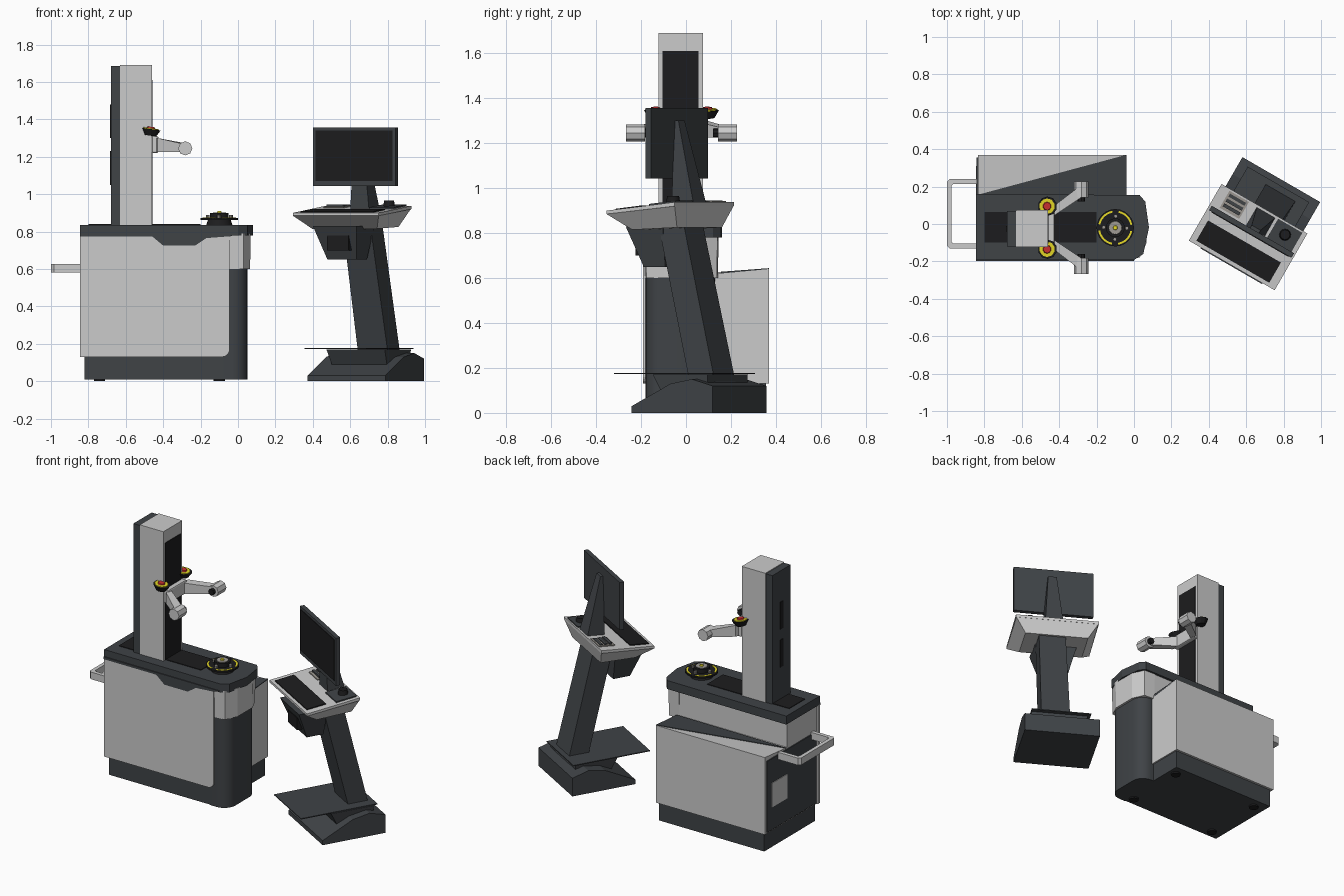
import bpy, bmesh, math
from mathutils import Matrix, Vector

if "Cube" in bpy.data.objects:
    bpy.data.objects.remove(bpy.data.objects["Cube"])


def material(name, r, g, b):
    m = bpy.data.materials.new(name)
    m.diffuse_color = (r, g, b, 1)
    m.use_nodes = True
    m.node_tree.nodes["Principled BSDF"].inputs["Base Color"].default_value = m.diffuse_color
    return m


LIGHT = material("light_grey", .55, .56, .55)
DARK = material("dark_grey", .05, .056, .062)
BLACK = material("black", .012, .012, .013)
YELLOW = material("yellow", .8, .7, .02)
RED = material("red", .6, .03, .03)
METAL = material("metal", .35, .33, .3)
WORLD = Matrix.Identity(4)
# Console frame: centre under the desk, turned to face the cart
CONSOLE = Matrix.Translation((.61, -.07, 0)) @ Matrix.Rotation(math.radians(-30), 4, 'Z')


def finish(name, bm, mat, M=WORLD, bevel=0, smooth=False):
    bmesh.ops.recalc_face_normals(bm, faces=bm.faces)
    bm.transform(M)
    me = bpy.data.meshes.new(name)
    bm.to_mesh(me)
    bm.free()
    ob = bpy.data.objects.new(name, me)
    bpy.context.collection.objects.link(ob)
    me.materials.append(mat)
    if bevel:
        b = ob.modifiers.new("bevel", 'BEVEL')
        b.width, b.segments = bevel, 2
    if smooth:
        bpy.context.view_layer.objects.active = ob
        ob.select_set(True)
        bpy.ops.object.shade_smooth_by_angle(angle=math.radians(35))
        ob.select_set(False)
    return ob


def box(name, x, y, z, mat, M=WORLD, bevel=0):
    bm = bmesh.new()
    bmesh.ops.create_cube(bm, size=1)
    for v in bm.verts:
        v.co = [(r[0] + r[1]) / 2 + c * (r[1] - r[0]) for r, c in zip((x, y, z), v.co)]
    return finish(name, bm, mat, M, bevel)


def loft(name, a, b, mat, M=WORLD, smooth=False):
    """Solid between two matching outlines of 3D points."""
    bm = bmesh.new()
    va, vb = [bm.verts.new(p) for p in a], [bm.verts.new(p) for p in b]
    bm.faces.new(va)
    bm.faces.new(vb)
    for i in range(len(a)):
        j = (i + 1) % len(a)
        bm.faces.new((va[i], va[j], vb[j], vb[i]))
    return finish(name, bm, mat, M, smooth=smooth)


def prism(name, outline, z0, z1, mat, M=WORLD, smooth=False):
    return loft(name, [(x, y, z0) for x, y in outline], [(x, y, z1) for x, y in outline], mat, M, smooth)


def side(name, yz, x0, x1, mat, M=WORLD):
    return loft(name, [(x0, y, z) for y, z in yz], [(x1, y, z) for y, z in yz], mat, M)


def front(name, xz, y0, y1, mat, M=WORLD):
    return loft(name, [(x, y0, z) for x, z in xz], [(x, y1, z) for x, z in xz], mat, M)


def rect(x0, x1, y0, y1, z):
    return [(x0, y0, z), (x1, y0, z), (x1, y1, z), (x0, y1, z)]


def cyl(name, loc, r1, r2, depth, n, mat, M=WORLD, rot=WORLD):
    bm = bmesh.new()
    bmesh.ops.create_cone(bm, cap_ends=True, segments=n, radius1=r1, radius2=r2, depth=depth,
                          matrix=Matrix.Translation(loc) @ rot)
    return finish(name, bm, mat, M, smooth=n > 10)


def arc(cx, cy, r, a0, a1, n=6):
    return [(cx + r * math.cos(math.radians(a0 + (a1 - a0) * i / n)),
             cy + r * math.sin(math.radians(a0 + (a1 - a0) * i / n))) for i in range(n + 1)]


# ---- Cart: plinth, cabinet, rounded nose ----
nose = [(-.08, -.18)] + arc(-.03, -.1, .08, -90, 0) + arc(-.03, .05, .08, 0, 90) + [(-.08, .13)]
box("plinth", (-.82, -.05), (-.175, .355), (0.01, .13), DARK)
prism("nose_column", nose, .01, .62, DARK, smooth=True)
side("cabinet", [(-.17, .13), (.37, .13), (.37, .64), (.155, .62), (.14, .62), (.14, .79), (-.17, .79)],
     -.835, -.04, LIGHT)
front("front_panel", [(-.845, .13), *arc(-.085, .17, .04, -90, 0), (-.045, .78), (-.845, .78)],
      -.192, -.168, LIGHT)
shoulder_top = [(-.05, -.185), (.03, -.18), (.068, -.1), (.068, .06), (.03, .14), (-.05, .145)]
loft("nose_shoulder", [(x * .95, y * .98, .6) for x, y in shoulder_top],
     [(x, y, .79) for x, y in shoulder_top], LIGHT)
loft("rear_lid", [(-.84, .155, .6), (-.04, .37, .636), (-.04, .155, .61)],
     [(-.84, .155, .624), (-.04, .37, .644), (-.04, .155, .628)], DARK)
box("end_panel", (-.842, -.834), (-.16, .355), (.14, .61), DARK)
box("end_hatch", (-.846, -.84), (.15, .31), (.29, .45), LIGHT)
for i, (x, y) in enumerate([(a, b) for a in (-.74, -.1) for b in (-.12, .29)]):
    cyl(f"foot_{i}", (x, y, .008), .03, .03, .016, 12, BLACK)

# ---- Cart top tray and its dropped front skirt ----
top = [(-.845, -.19), (0, -.192), (.05, -.16), (.08, -.02), (.06, .12), (.03, .155), (-.845, .16)]
prism("top_tray", top, .78, .836, DARK)
prism("tray_inlay", [(-.8, -.1), (-.2, -.1), (-.2, .065), (-.8, .065)], .83, .84, BLACK)
front("tray_skirt", [(-.845, .79), (-.845, .775), (-.46, .775), (-.4, .725), (-.23, .725), (-.17, .765),
                     (-.04, .775), (0, .79)], -.197, -.18, DARK)

# ---- Push handle ----
bm = bmesh.new()
outer = [(-.84, -.13), (-.985, -.13), (-1, -.115), (-1, .225), (-.985, .24), (-.84, .24)]
inner = [(-.84, -.105), (-.965, -.105), (-.975, -.095), (-.975, .205), (-.965, .215), (-.84, .215)]
prism("push_handle", outer + inner[::-1], .58, .627, LIGHT)
bm.free()

# ---- Mast ----
box("mast_back", (-.68, -.63), (-.12, .07), (.83, 1.685), DARK)
box("mast", (-.632, -.46), (-.122, .075), (.83, 1.69), LIGHT)
box("mast_slide", (-.47, -.456), (-.105, .055), (.83, 1.61), BLACK)
for i in range(2):
    box(f"mast_slot_{i}", (-.684, -.678), (-.04, -.01), (1.05 + i * .25, 1.23 + i * .25), BLACK)

# ---- Arm carriage, two arms with octagonal ends, stop buttons ----
box("arm_carriage", (-.46, -.425), (-.12, .075), (1.22, 1.31), LIGHT, bevel=.008)
turn = Matrix.Rotation(math.radians(90), 4, 'X')
for tag, s in (("front", -1), ("rear", 1)):
    Y = lambda d: -.02 + s * d
    loft(f"arm_{tag}", [(-.45, Y(.05), 1.225), (-.43, Y(.115), 1.225), (-.43, Y(.115), 1.3), (-.45, Y(.05), 1.3)],
         [(-.27, Y(.17), 1.225), (-.30, Y(.215), 1.225), (-.30, Y(.215), 1.27), (-.27, Y(.17), 1.27)], LIGHT)
    cyl(f"arm_end_{tag}", (-.282, Y(.205), 1.245), .038, .038, .085, 8, LIGHT, rot=turn)
    cyl(f"arm_pad_{tag}", (-.282, Y(.155), 1.245), .02, .02, .03, 8, BLACK, rot=turn)
    tilt = Matrix.Rotation(math.radians(8), 4, 'Y')
    cyl(f"stop_base_{tag}", (-.465, Y(.115), 1.33), .032, .052, .035, 10, BLACK, rot=tilt)
    cyl(f"stop_ring_{tag}", (-.465, Y(.115), 1.35), .042, .042, .006, 10, YELLOW, rot=tilt)
    cyl(f"stop_button_{tag}", (-.465, Y(.115), 1.354), .025, .02, .012, 10, RED, rot=tilt)

# ---- Round work stage on the tray ----
c = Vector((-.1, -.02, 0))
for name, z, r1, r2, d, mat in (
        ("stage_base", .85, .07, .06, .03, BLACK), ("stage_plate", .868, .1, .1, .01, BLACK),
        ("stage_hub", .885, .05, .05, .03, BLACK), ("stage_cap", .895, .042, .034, .014, METAL),
        ("stage_pin", .902, .014, .01, .014, YELLOW)):
    cyl(name, c + Vector((0, 0, z)), r1, r2, d, 24, mat)
for i in range(4):
    a = i * 90 + 10
    ring = arc(c.x, c.y, .092, a, a + 68, 8) + arc(c.x, c.y, .082, a + 68, a, 8)
    prism(f"stage_mark_{i}", ring, .87, .8755, YELLOW)
    p = arc(c.x, c.y, .062, a + 78, a + 79, 1)[0]
    cyl(f"stage_clamp_{i}", (p[0], p[1], .88), .01, .01, .018, 8, METAL)

# ---- Console base, foot sheet and leaning pedestal ----
side("console_base", [(-.06, .0), (-.06, .03), (.14, .13), (.25, .15), (.355, .12), (.355, .0)],
     -.24, .24, DARK, CONSOLE)
loft("foot_riser", rect(-.16, .18, .06, .3, .09), rect(-.17, .19, .02, .3, .17), DARK, CONSOLE)
box("foot_sheet", (-.19, .19), (-.18, .325), (.172, .178), DARK, CONSOLE)
loft("pedestal", rect(-.06, .125, .18, .31, .1), rect(-.06, .11, 0, .13, .85), DARK, CONSOLE)
loft("under_box", rect(-.1, .08, -.09, .02, .65), rect(-.15, .12, -.16, .03, .83), DARK, CONSOLE)
box("under_box_screen", (-.07, .06), (-.145, -.1), (.7, .78), BLACK, CONSOLE)

# ---- Desk: sloped top, rising to the back ----
loft("desk", [(-.2, -.08, .815), (.2, -.08, .815), (.2, .15, .825), (-.2, .15, .825)],
     [(-.265, -.175, .885), (.265, -.175, .885), (.265, .175, .925), (-.265, .175, .925)], LIGHT, CONSOLE)
side("desk_top", [(-.175, .885), (-.175, .9), (.06, .925), (.175, .938), (.175, .92)],
     -.265, .265, LIGHT, CONSOLE)
side("keyboard", [(-.155, .89), (-.155, .908), (-.03, .922), (-.03, .9)], -.23, .22, BLACK, CONSOLE)
side("key_panel", [(.06, .92), (.06, .932), (.165, .943), (.165, .92)], -.21, -.09, METAL, CONSOLE)
for i in range(3):
    box(f"key_row_{i}", (-.2, -.1), (.075 + i * .03, .093 + i * .03), (.93, .945), DARK, CONSOLE)
side("control_pad", [(.03, .915), (.03, .93), (.165, .944), (.165, .92)], .09, .24, DARK, CONSOLE)
cyl("control_knob", (.165, .11, .95), .032, .026, .032, 12, BLACK, CONSOLE)

# ---- Monitor ----
loft("monitor_stand", rect(-.04, .075, .05, .165, .92), rect(-.015, .04, .045, .065, 1.3), DARK, CONSOLE)
box("monitor", (-.252, .256), (.02, .048), (1.043, 1.357), DARK, CONSOLE)
box("monitor_screen", (-.235, .239), (.016, .024), (1.07, 1.34), BLACK, CONSOLE)
